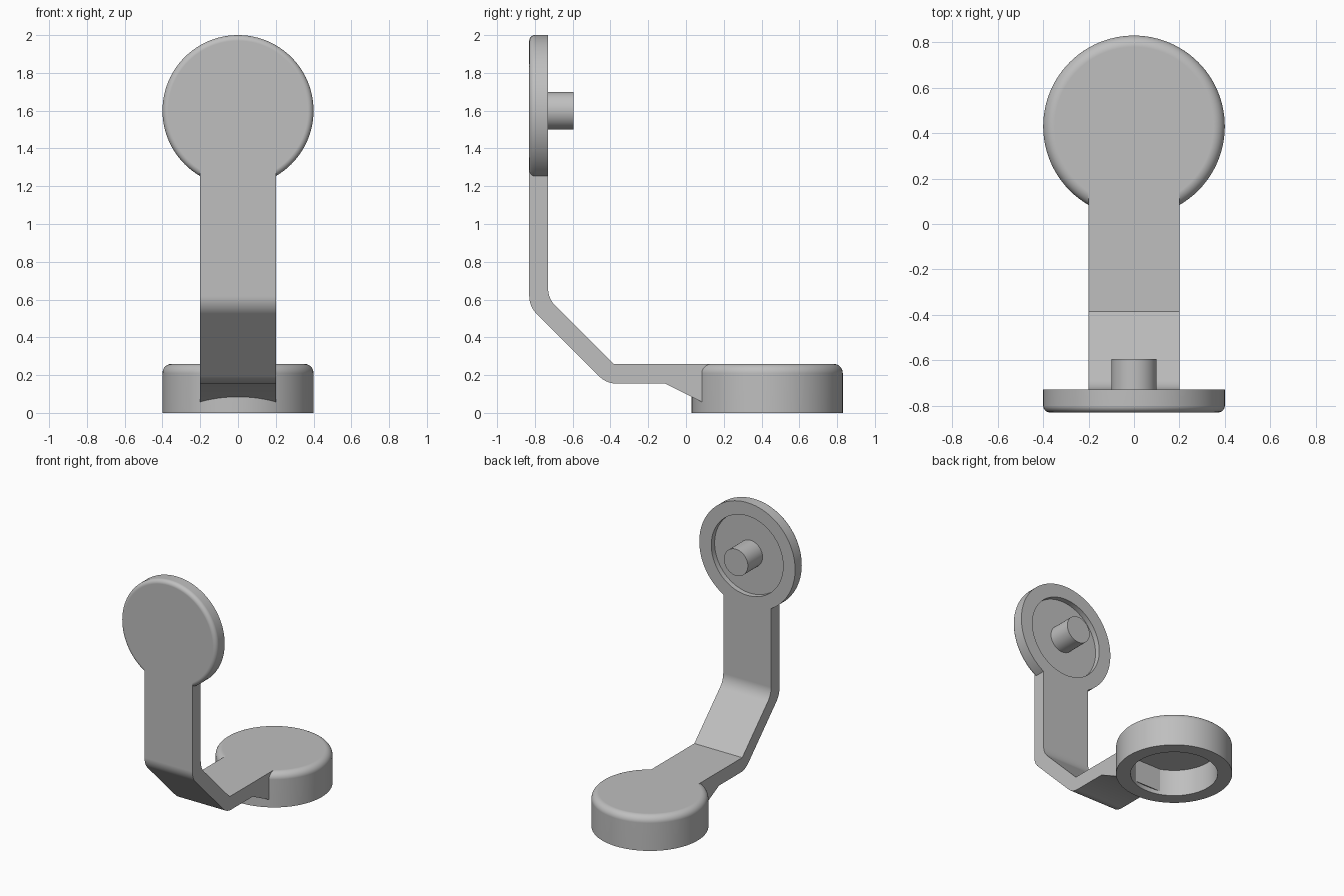
import bpy, bmesh, math
from mathutils import Vector

cube = bpy.data.objects.get("Cube")
if cube:
    bpy.data.objects.remove(cube, do_unlink=True)

SEGMENTS = 96
GREY = (0.52, 0.52, 0.52, 1)

grey = bpy.data.materials.new("plain grey")
grey.use_nodes = True
grey.diffuse_color = GREY
grey.node_tree.nodes["Principled BSDF"].inputs["Base Color"].default_value = GREY


def finish(name, bm, location=(0, 0, 0), rotation=(0, 0, 0)):
    """Turn a bmesh into a shaded object."""
    bmesh.ops.recalc_face_normals(bm, faces=bm.faces[:])
    mesh = bpy.data.meshes.new(name)
    bm.to_mesh(mesh)
    bm.free()
    mesh.materials.append(grey)
    obj = bpy.data.objects.new(name, mesh)
    bpy.context.collection.objects.link(obj)
    obj.location, obj.rotation_euler = location, rotation
    bpy.ops.object.select_all(action='DESELECT')
    obj.select_set(True)
    bpy.context.view_layer.objects.active = obj
    bpy.ops.object.shade_smooth_by_angle(angle=math.radians(30))
    normals = obj.modifiers.new("flat face normals", 'WEIGHTED_NORMAL')
    normals.keep_sharp = True
    return obj


def round_corners(corners, steps=8):
    """Expand (a, b, radius) corners into an outline with filleted corners."""
    points = []
    for i, (a, b, radius) in enumerate(corners):
        here = Vector((a, b))
        if not radius:
            points.append(here)
            continue
        to_prev = (Vector(corners[i - 1][:2]) - here).normalized()
        to_next = (Vector(corners[(i + 1) % len(corners)][:2]) - here).normalized()
        half = to_prev.angle(to_next) / 2
        start = here + to_prev * radius / math.tan(half)
        centre = here + (to_prev + to_next).normalized() * radius / math.sin(half)
        sweep = to_prev.angle_signed(-to_next)
        for k in range(steps + 1):
            angle = -sweep * k / steps
            spoke = start - centre
            c, s = math.cos(angle), math.sin(angle)
            points.append(centre + Vector((spoke.x * c - spoke.y * s,
                                           spoke.x * s + spoke.y * c)))
    return points


def lathe(name, profile, **placement):
    """Revolve a (radius, height) profile around z and close both ends."""
    bm = bmesh.new()
    rings = []
    for r, h in profile:
        turns = [math.tau * i / SEGMENTS for i in range(SEGMENTS)]
        rings.append([bm.verts.new((r * math.cos(t), r * math.sin(t), h)) for t in turns])
    for low, high in zip(rings, rings[1:]):
        for i in range(SEGMENTS):
            j = (i + 1) % SEGMENTS
            bm.faces.new((low[i], low[j], high[j], high[i]))
    bm.faces.new(rings[0])
    bm.faces.new(rings[-1])
    return finish(name, bm, **placement)


def round_cap(name, height, recess, fillet, **placement):
    """Disc with a rounded top rim and a round recess underneath."""
    outer, inner = 0.4, 0.3
    profile = [(inner, recess), (inner, 0), (outer, 0)]
    for k in range(9):
        t = math.pi / 2 * k / 8
        profile.append((outer - fillet + fillet * math.cos(t),
                        height - fillet + fillet * math.sin(t)))
    return lathe(name, profile, **placement)


# Hollow base cap and upright disc
facing_front = (math.pi / 2, 0, 0)
round_cap("base_cap", 0.26, 0.2, 0.05, location=(0, 0.43, 0))
round_cap("upright_disc", 0.1, 0.04, 0.03,
          location=(0, -0.73, 1.6), rotation=facing_front)

# Pin on the back of the upright disc
lathe("pin", [(0.1, -0.135), (0.1, 0.05)],
      location=(0, -0.73, 1.6), rotation=facing_front)

# Bent arm: side outline (y, z, corner radius) extruded across x
outline = round_corners([
    (-0.83, 1.29, 0), (-0.83, 0.564, 0.13), (-0.421, 0.155, 0.13),
    (-0.11, 0.155, 0), (0.15, 0.025, 0), (0.15, 0.26, 0),
    (-0.385, 0.26, 0), (-0.73, 0.605, 0.13), (-0.73, 1.29, 0)])
bm = bmesh.new()
side = bm.faces.new([bm.verts.new((-0.2, y, z)) for y, z in outline])
grown = bmesh.ops.extrude_face_region(bm, geom=[side], use_keep_orig=True)
bmesh.ops.translate(bm, vec=(0.4, 0, 0),
                    verts=[v for v in grown["geom"] if isinstance(v, bmesh.types.BMVert)])
finish("bent_arm", bm)
